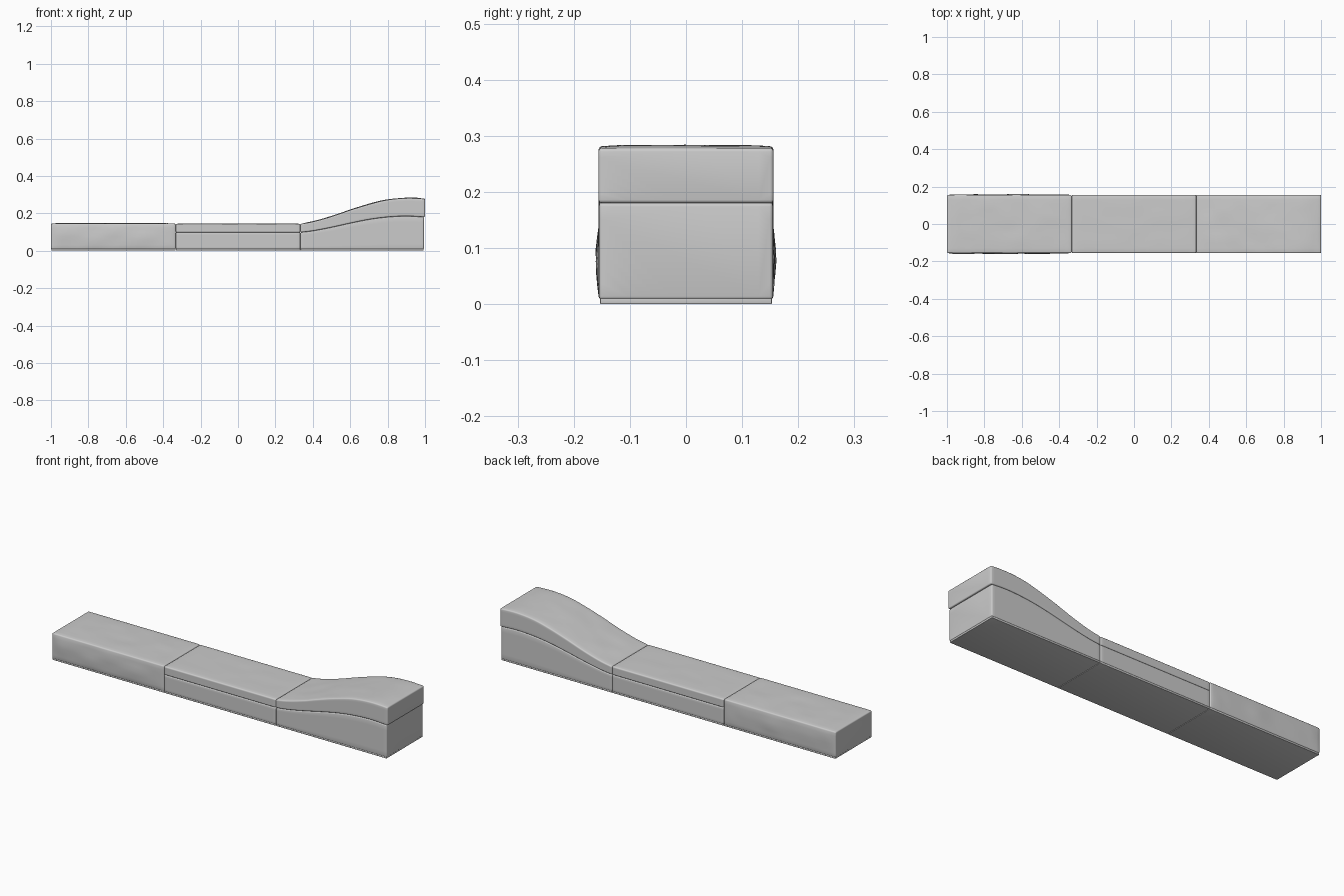
import bpy, bmesh, math
from mathutils import noise, Vector

if "Cube" in bpy.data.objects:
    bpy.data.objects.remove(bpy.data.objects["Cube"])

THIRD = 1 / 3
HALF_W = 0.155


def curve(points):
    """Smooth height function through (x, z) points."""
    def f(x):
        n = len(points) - 1
        i = 0
        while i < n - 1 and x > points[i + 1][0]:
            i += 1
        (x0, z0), (x1, z1) = points[i], points[i + 1]

        def slope(k):
            a, b = points[max(k - 1, 0)], points[min(k + 1, n)]
            return (b[1] - a[1]) / (b[0] - a[0])
        h = x1 - x0
        t = (x - x0) / h
        return ((2*t**3 - 3*t**2 + 1) * z0 + (t**3 - 2*t**2 + t) * h * slope(i)
                + (3*t**2 - 2*t**3) * z1 + (t**3 - t**2) * h * slope(i + 1))
    return f


def flat(z):
    return lambda x: z


def pad(name, x0, x1, low, high, half=HALF_W, soft_side=0.0, soft_top=0.0,
        bevel=0.006, nx=32, ny=12, nz=6):
    """Block swept along x with optional upholstery ripple on sides and top."""
    # unit cross-section ring
    ring = [(-1 + 2*i/ny, 0) for i in range(ny)]
    ring += [(1, i/nz) for i in range(nz)]
    ring += [(1 - 2*i/ny, 1) for i in range(ny)]
    ring += [(-1, 1 - i/nz) for i in range(nz)]
    bm = bmesh.new()
    rings = []
    for i in range(nx + 1):
        t = i / nx
        x = x0 + (x1 - x0) * t
        a, b = low(x), high(x)
        fade = min(1, 5 * math.sin(math.pi * t))
        row = []
        for u, v in ring:
            y, z = u * half, a + (b - a) * v
            ripple = 0.65 + 0.6 * noise.noise(Vector((x * 9, y * 14, z * 14)))
            if abs(u) == 1:
                y += u * soft_side * ripple * fade * math.sin(math.pi * v)
            elif v == 1:
                z += soft_top * ripple * fade * (1 - u**4)
            row.append(bm.verts.new((x, y, z)))
        rings.append(row)
    m = len(ring)
    for p, q in zip(rings, rings[1:]):
        for j in range(m):
            k = (j + 1) % m
            bm.faces.new((p[j], p[k], q[k], q[j]))
    bm.faces.new(rings[0])
    bm.faces.new(rings[-1])
    bmesh.ops.recalc_face_normals(bm, faces=bm.faces)
    mesh = bpy.data.meshes.new(name)
    bm.to_mesh(mesh)
    bm.free()
    ob = bpy.data.objects.new(name, mesh)
    bpy.context.collection.objects.link(ob)
    mod = ob.modifiers.new("soft_edges", 'BEVEL')
    mod.width, mod.segments = bevel, 3
    mod.limit_method, mod.angle_limit = 'ANGLE', math.radians(50)
    mesh.shade_smooth()
    return ob


# Left section: one plain soft block
pad("left_block", -1, -THIRD, flat(0.008), flat(0.145),
    soft_side=0.006, soft_top=0.004)

# Middle section: base with a flat cushion
pad("middle_base", -THIRD, THIRD, flat(0.008), flat(0.099))
pad("middle_cushion", -THIRD, THIRD, flat(0.098), flat(0.144), soft_top=0.002)

# Right section: base and cushion rising to a raised end
seam = curve([(0.333, 0.098), (0.4, 0.106), (0.5, 0.125), (0.6, 0.147),
              (0.7, 0.167), (0.8, 0.180), (0.9, 0.185), (1, 0.180)])
top = curve([(0.333, 0.143), (0.4, 0.155), (0.5, 0.183), (0.6, 0.217),
             (0.7, 0.248), (0.8, 0.272), (0.9, 0.281), (1, 0.278)])
pad("raised_base", THIRD, 0.994, flat(0.008), seam)
pad("raised_cushion", THIRD, 1, seam, top, soft_top=0.004, half=HALF_W + 0.001)

# Thin plinths under each section
for i, side in enumerate(("left", "middle", "raised")):
    a = -1 + i * 2 * THIRD
    end = min(a + 2 * THIRD, 0.992)
    pad(side + "_plinth", a + 0.002, end, flat(0), flat(0.012),
        half=HALF_W - 0.002, bevel=0.002, nx=1, ny=1, nz=1)
